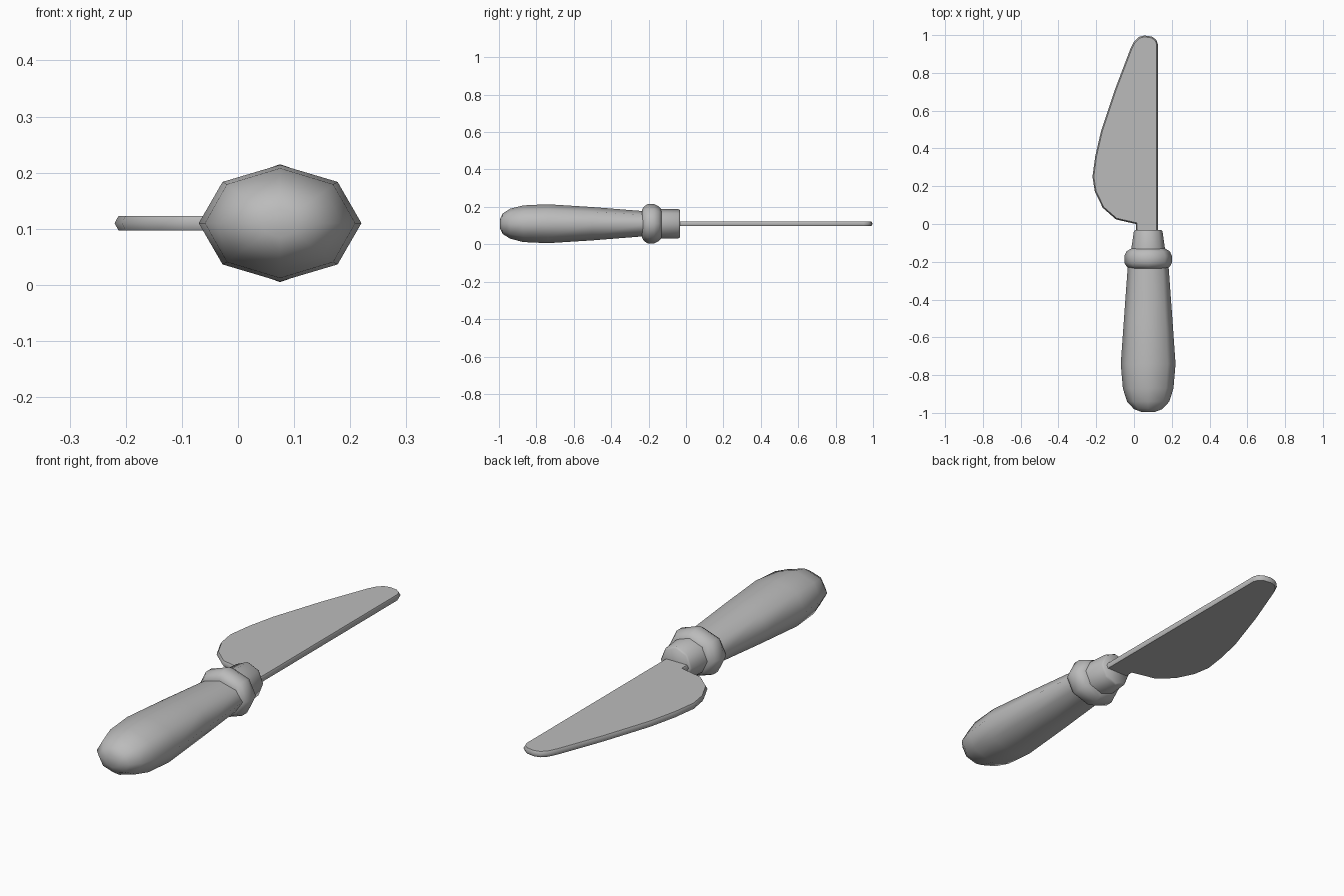
import bpy
import bmesh
import math

cube = bpy.data.objects.get("Cube")
if cube:
    bpy.data.objects.remove(cube, do_unlink=True)

SIDES = 8
AXIS_X, AXIS_Z = 0.075, 0.11

grey = bpy.data.materials.new("plain grey")
grey.use_nodes = True
grey.diffuse_color = (0.5, 0.5, 0.5, 1)
grey.node_tree.nodes["Principled BSDF"].inputs["Base Color"].default_value = (0.5, 0.5, 0.5, 1)


def finish(name, bm, smooth_angle):
    bmesh.ops.recalc_face_normals(bm, faces=bm.faces)
    mesh = bpy.data.meshes.new(name)
    bm.to_mesh(mesh)
    bm.free()
    mesh.materials.append(grey)
    obj = bpy.data.objects.new(name, mesh)
    bpy.context.collection.objects.link(obj)
    bpy.ops.object.select_all(action='DESELECT')
    obj.select_set(True)
    bpy.context.view_layer.objects.active = obj
    bpy.ops.object.shade_smooth_by_angle(angle=math.radians(smooth_angle))
    return obj


def oval_loft(name, profile):
    """Eight-sided oval body along y; profile rows are (y, half width, half height)."""
    bm = bmesh.new()
    rings = []
    for y, rx, rz in profile:
        angles = [math.tau * i / SIDES for i in range(SIDES)]
        rings.append([bm.verts.new((AXIS_X + rx * math.cos(a), y, AXIS_Z + rz * math.sin(a)))
                      for a in angles])
    for a, b in zip(rings, rings[1:]):
        for i in range(SIDES):
            j = (i + 1) % SIDES
            bm.faces.new((a[i], a[j], b[j], b[i]))
    bm.faces.new(rings[0])
    bm.faces.new(rings[-1])
    return finish(name, bm, 70)


# Grip, swelling towards a rounded butt
oval_loft("handle_grip", [
    (-0.995, 0.035, 0.025), (-0.98, 0.075, 0.055), (-0.94, 0.112, 0.08),
    (-0.87, 0.134, 0.098), (-0.74, 0.145, 0.104), (-0.5, 0.128, 0.089),
    (-0.21, 0.107, 0.066)])

# Rounded collar
oval_loft("handle_collar", [
    (-0.235, 0.1, 0.075), (-0.225, 0.115, 0.092), (-0.205, 0.126, 0.105),
    (-0.17, 0.126, 0.105), (-0.145, 0.115, 0.092), (-0.13, 0.09, 0.075)])

# Tapered ferrule
oval_loft("ferrule", [
    (-0.15, 0.092, 0.078), (-0.04, 0.076, 0.078), (-0.032, 0.07, 0.072)])

# Blade: one bevelled half, mirrored about its middle plane
outline = [
    (0.127, -0.05), (0.127, 0.95), (0.118, 0.975), (0.095, 0.992), (0.055, 0.998),
    (0.025, 0.99), (0.0, 0.965), (-0.02, 0.925), (-0.1, 0.715), (-0.175, 0.49),
    (-0.205, 0.36), (-0.22, 0.25), (-0.207, 0.17), (-0.165, 0.085), (-0.095, 0.024),
    (0.01, 0.0), (0.01, -0.05)]
bm = bmesh.new()
face = bm.faces.new([bm.verts.new((x, y, 0)) for x, y in outline])
bm.normal_update()
bmesh.ops.inset_region(bm, faces=[face], thickness=0.007, depth=0.013,
                       use_boundary=True, use_even_offset=True)
blade = finish("blade", bm, 40)
blade.location.z = AXIS_Z
mirror = blade.modifiers.new("other_half", 'MIRROR')
mirror.use_axis = (False, False, True)
